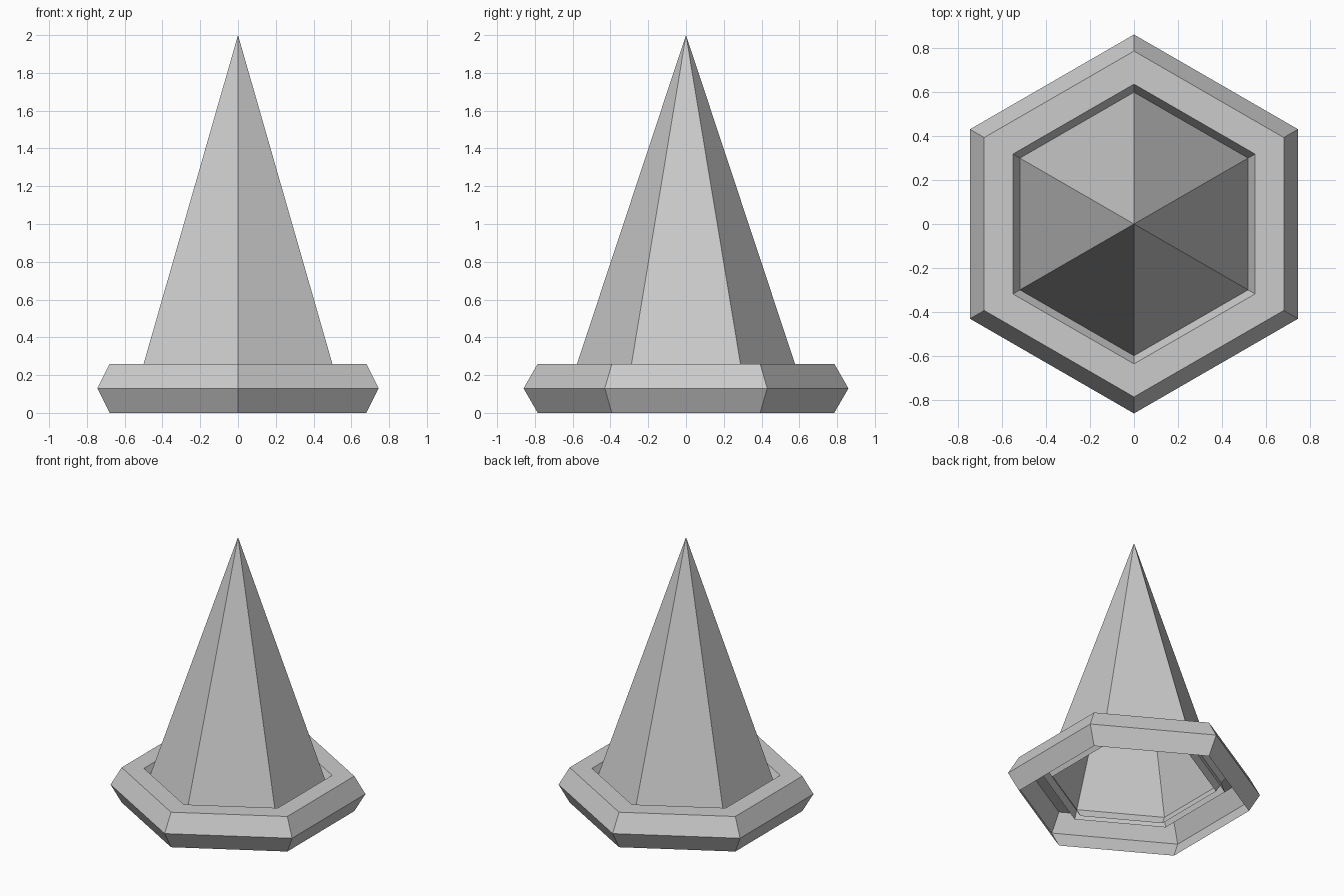
import bpy, math

if "Cube" in bpy.data.objects:
    bpy.data.objects.remove(bpy.data.objects["Cube"])

SIDES = 6


def lathe(name, profile):
    """Sweep an open (radius, z) profile round z in six flat sides; radius 0 is one apex point."""
    verts, rings, faces = [], [], []
    for r, z in profile:
        start = len(verts)
        count = SIDES if r > 0 else 1
        for i in range(count):
            a = math.pi / 2 + i * 2 * math.pi / SIDES
            verts.append((r * math.cos(a), r * math.sin(a), z))
        rings.append([start + i % count for i in range(SIDES)])
    for low, high in zip(rings, rings[1:]):
        for i in range(SIDES):
            j = (i + 1) % SIDES
            face = [low[i], low[j], high[j], high[i]]
            faces.append(list(dict.fromkeys(face)))
    mesh = bpy.data.meshes.new(name)
    mesh.from_pydata(verts, [], faces)
    mesh.update()
    obj = bpy.data.objects.new(name, mesh)
    bpy.context.collection.objects.link(obj)
    return obj


# Hollow spike, open underneath, its foot tucked inside the rim
lathe("spike", [(0.62, 0.13), (0, 2.0)])

# Rim: a six-sided ring section, open on the bottom and lower inner sides
R, r = 0.71, 0.15
section = [(R + r * math.cos(math.radians(a)),
            r * (math.sin(math.radians(a)) + math.sin(math.radians(60))))
           for a in (-60, 0, 60, 120, 180)]
lathe("rim", section)
